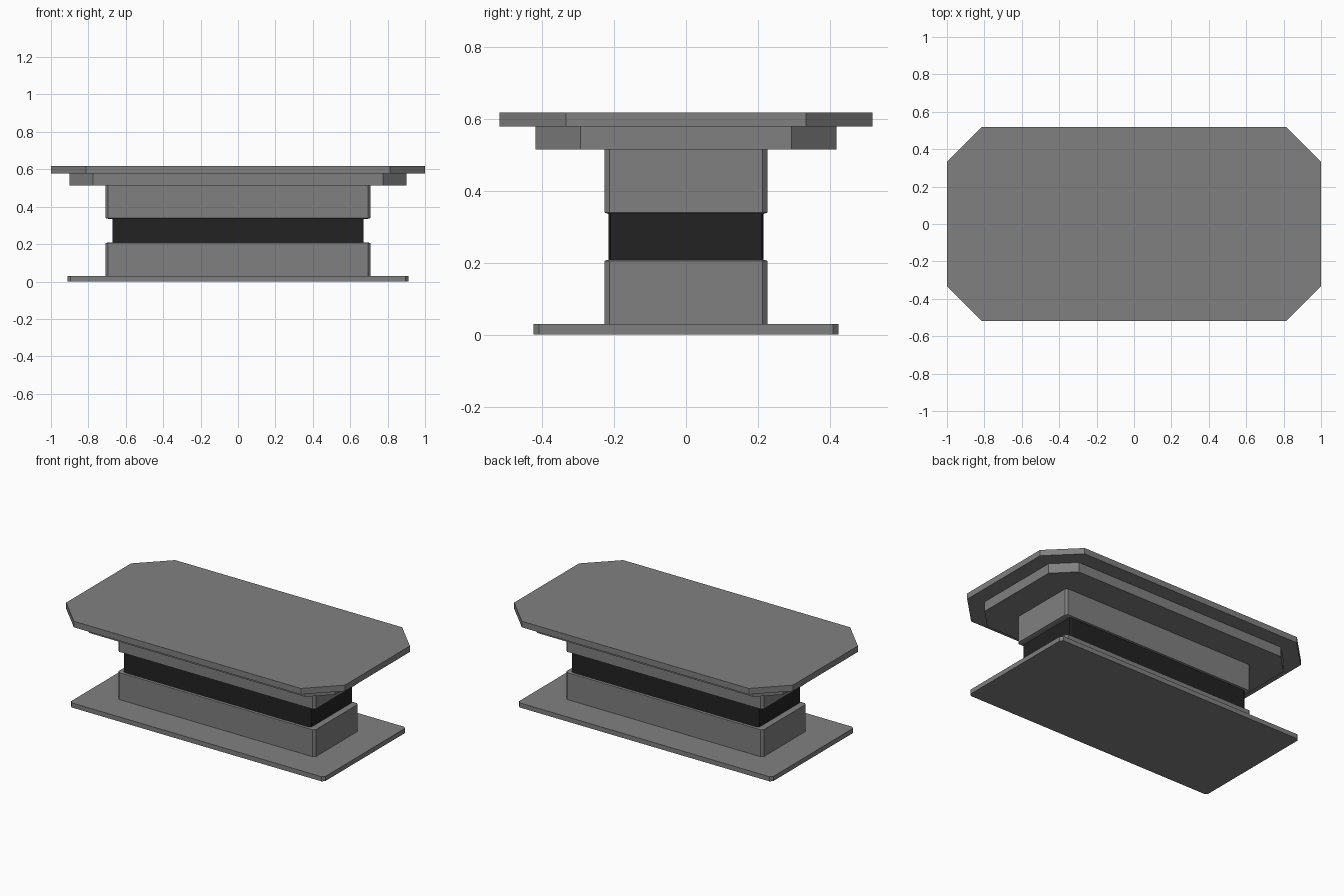
import bpy, bmesh

if "Cube" in bpy.data.objects:
    bpy.data.objects.remove(bpy.data.objects["Cube"])


def material(name, v):
    m = bpy.data.materials.new(name)
    m.diffuse_color = (v, v, v, 1)
    m.use_nodes = True
    m.node_tree.nodes["Principled BSDF"].inputs["Base Color"].default_value = m.diffuse_color
    return m


grey = material("grey", 0.216)
black = material("black", 0.016)


def octagon(hx, hy, c):
    """Rectangle outline with cut corners, counter-clockwise."""
    cx, cy = c
    return [(hx - cx, -hy), (hx, -hy + cy), (hx, hy - cy), (hx - cx, hy),
            (-hx + cx, hy), (-hx, hy - cy), (-hx, -hy + cy), (-hx + cx, -hy)]


def slab(name, mat, levels):
    """Stack of cut-corner outlines: (z, half x, half y, corner cut)."""
    bm = bmesh.new()
    rings = [[bm.verts.new((x, y, z)) for x, y in octagon(hx, hy, c)]
             for z, hx, hy, c in levels]
    bm.faces.new(rings[0][::-1])
    bm.faces.new(rings[-1])
    for a, b in zip(rings, rings[1:]):
        for i in range(8):
            j = (i + 1) % 8
            bm.faces.new((a[i], a[j], b[j], b[i]))
    me = bpy.data.meshes.new(name)
    bm.to_mesh(me)
    bm.free()
    me.materials.append(mat)
    bpy.context.collection.objects.link(bpy.data.objects.new(name, me))


def plate(name, mat, z0, z1, hx, hy, c):
    slab(name, mat, [(z0, hx, hy, c), (z1, hx, hy, c)])


C = (0.014, 0.014)   # small corner bevel of the column blocks

# floor plate
plate("base_plate", grey, 0, 0.03, 0.912, 0.424, (0.016, 0.016))
# lower and upper column blocks, edges eased towards the black band
slab("lower_block", grey, [(0.03, 0.708, 0.226, C), (0.205, 0.708, 0.226, C),
                           (0.209, 0.694, 0.213, (0.004, 0.004))])
slab("upper_block", grey, [(0.335, 0.694, 0.213, (0.004, 0.004)),
                           (0.339, 0.708, 0.226, C), (0.514, 0.708, 0.226, C)])
# black band between the blocks
plate("black_band", black, 0.207, 0.337, 0.671, 0.215, (0.014, 0.005))
# stepped table top
plate("under_top", grey, 0.514, 0.578, 0.901, 0.419, (0.126, 0.126))
plate("table_top", grey, 0.578, 0.617, 1.0, 0.519, (0.186, 0.186))
